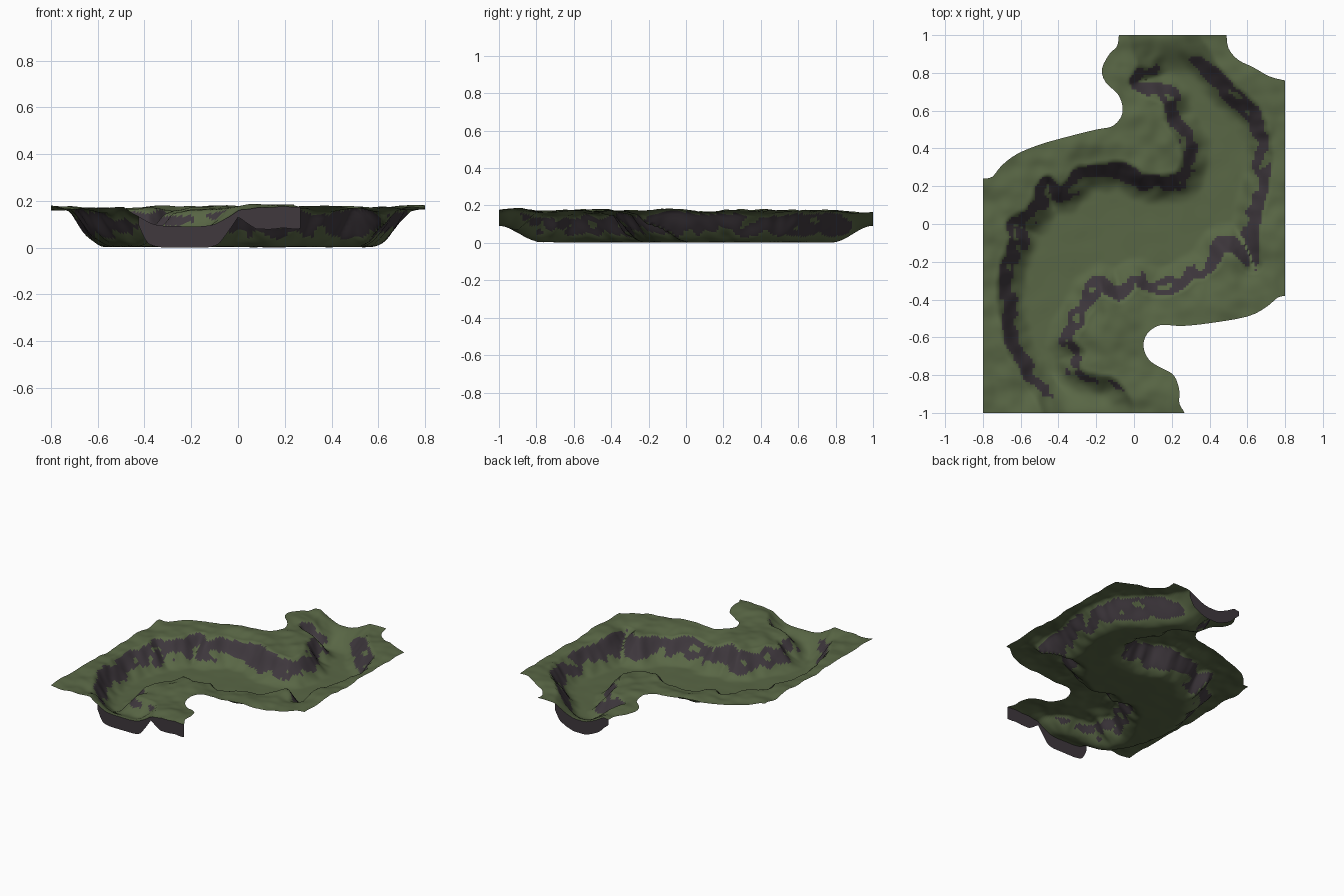
import bpy, bmesh
from mathutils import Vector, noise

if "Cube" in bpy.data.objects:
    bpy.data.objects.remove(bpy.data.objects["Cube"])


def spline(pts, n):
    """Catmull-Rom curve through open points."""
    p = [Vector(q) for q in pts]
    p = [p[0]] + p + [p[-1]]
    out = []
    for i in range(1, len(p) - 2):
        a, b, c, d = p[i - 1:i + 3]
        for k in range(n):
            t = k / n
            out.append(0.5 * (2 * b + (c - a) * t + (2 * a - 5 * b + 4 * c - d) * t * t
                              + (3 * b - a - 3 * c + d) * t ** 3))
    return out + [p[-1]]


def inside(x, y, poly):
    r = False
    a = poly[-1]
    for b in poly:
        if (a.y > y) != (b.y > y) and x < (b.x - a.x) * (y - a.y) / (b.y - a.y) + a.x:
            r = not r
        a = b
    return r


def nearest(x, y, segs):
    """Distance and closest point on a list of segments."""
    best, bx, by = 1e9, x, y
    for ax, ay, dx, dy, l2 in segs:
        t = ((x - ax) * dx + (y - ay) * dy) / l2
        t = 0 if t < 0 else 1 if t > 1 else t
        px, py = ax + t * dx, ay + t * dy
        d = (px - x) ** 2 + (py - y) ** 2
        if d < best:
            best, bx, by = d, px, py
    return best ** 0.5, bx, by


def segments(pts):
    return [(a.x, a.y, b.x - a.x, b.y - a.y, max((b - a).length_squared, 1e-9))
            for a, b in zip(pts, pts[1:])]


def smooth(t):
    t = min(max(t, 0), 1)
    return t * t * (3 - 2 * t)


def material(name, col):
    m = bpy.data.materials.new(name)
    m.diffuse_color = (*col, 1)
    m.use_nodes = True
    m.node_tree.nodes["Principled BSDF"].inputs["Base Color"].default_value = m.diffuse_color
    return m


# outline of the terrain: three winding borders joined by straight edges
north_west = [(-.8, .24), (-.75, .25), (-.70, .31), (-.62, .37), (-.5, .42), (-.36, .46),
              (-.2, .50), (-.11, .52), (-.06, .59), (-.08, .68), (-.15, .75), (-.17, .82),
              (-.13, .9), (-.09, .94), (-.08, 1)]
north_east = [(.49, 1), (.50, .93), (.55, .87), (.63, .83), (.72, .78), (.8, .76)]
south_east = [(.8, -.38), (.76, -.39), (.70, -.44), (.6, -.49), (.4, -.525), (.25, -.54),
              (.14, -.535), (.07, -.58), (.05, -.65), (.08, -.72), (.14, -.76), (.21, -.80),
              (.24, -.88), (.24, -.95), (.27, -1)]
borders = [spline(c, 3) for c in (north_west, north_east, south_east)]
outline = sum(borders, []) + [Vector((-.8, -1))]
border_segs = sum((segments(b) for b in borders), [])

# lines of the two canyon walls
left_wall = [(-.37, -1.15), (-.43, -1), (-.50, -.88), (-.58, -.75), (-.65, -.6), (-.67, -.45),
             (-.68, -.35), (-.66, -.2), (-.61, -.08), (-.63, 0), (-.54, .04), (-.5, .12),
             (-.46, .21), (-.39, .16), (-.33, .2), (-.27, .27), (-.15, .28), (-.07, .29),
             (.0, .25), (.08, .22), (.24, .23), (.29, .3), (.29, .42), (.25, .5), (.2, .56),
             (.2, .66), (.13, .70), (.02, .75), (.07, .83), (.05, .9), (.01, 1), (.0, 1.15)]
right_wall = [(-.02, -1.15), (-.04, -1), (-.08, -.90), (-.14, -.85), (-.25, -.83), (-.32, -.78),
              (-.31, -.7), (-.35, -.62), (-.30, -.5), (-.24, -.4), (-.18, -.32), (-.08, -.37),
              (0, -.29), (.1, -.34), (.2, -.33), (.3, -.27), (.4, -.22), (.46, -.11), (.55, -.12),
              (.63, -.21), (.62, -.08), (.63, .02), (.65, .12), (.68, .25), (.69, .4),
              (.66, .52), (.61, .61), (.5, .7), (.42, .8), (.35, .9), (.30, 1), (.23, 1.15)]
lw, rw = spline(left_wall, 2), spline(right_wall, 2)
canyon = lw + rw[::-1]
wall_segs = segments(lw) + segments(rw)

# flat grid cut to the outline
bm = bmesh.new()
NX, NY = 128, 160
grid = [[bm.verts.new((-.8 + 1.6 * i / NX, -1 + 2 * j / NY, 0)) for i in range(NX + 1)]
        for j in range(NY + 1)]
for j in range(NY):
    for i in range(NX):
        c = grid[j][i].co + Vector((.8 / NX, 1 / NY, 0))
        if inside(c.x, c.y, outline):
            bm.faces.new((grid[j][i], grid[j][i + 1], grid[j + 1][i + 1], grid[j + 1][i]))
bmesh.ops.delete(bm, geom=[v for v in bm.verts if not v.link_faces], context='VERTS')
for v in bm.verts:
    if v.is_boundary:
        d, x, y = nearest(v.co.x, v.co.y, border_segs)
        if d < .016:
            at_end = abs(v.co.y) > .999
            v.co.x, v.co.y = x, (v.co.y if at_end else y)

# raise plateau, canyon walls and the floor that climbs to both ends
for v in bm.verts:
    x, y = v.co.x, v.co.y
    d = nearest(x, y, wall_segs)[0]
    if not inside(x, y, canyon):
        d = -d
    d += .014 * noise.noise((x * 14, y * 14, 3))
    top = .172 + .022 * noise.noise((x * 5, y * 5, 0)) + .008 * noise.noise((x * 13, y * 13, 5))
    top += .01 * smooth((-d - .05) / .1) - .01
    floor = .003 + .003 * noise.noise((x * 9, y * 9, 8)) + .088 * smooth((abs(y) - .78) / .22)
    t = min(max((d + .05) / .17, 0), 1) ** .7
    v.co.z = max(0, floor + (top - floor) * (1 - smooth(t)))

# dark rock on the steep faces
bm.normal_update()
for f in bm.faces:
    f.smooth = True
    f.material_index = 1 if f.normal.z < .66 else 0

# hanging skirts at the two open ends
def in_skirt(v):
    lo, hi = (-.43, .28) if v.co.y < 0 else (-.081, .36)
    return abs(v.co.y) > .999 and lo <= v.co.x <= hi


ends = [e for e in bm.edges if e.is_boundary and all(in_skirt(v) for v in e.verts)]
res = bmesh.ops.extrude_edge_only(bm, edges=ends)['geom']
for v in [g for g in res if isinstance(g, bmesh.types.BMVert)]:
    x = v.co.x
    if v.co.y < 0:
        k = smooth((x + .46) / .08)
        if x > -.1:
            k *= 1 - .7 * max(0, 1 - abs(x) / .08)
    else:
        k = smooth((x + .14) / .14) * smooth((.40 - x) / .1)
    v.co.z = max(0, v.co.z - .093 * k)
for f in res:
    if isinstance(f, bmesh.types.BMFace):
        f.material_index = 1

me = bpy.data.meshes.new("canyon_terrain")
bm.to_mesh(me)
bm.free()
me.materials.append(material("grass", (.10, .135, .06)))
me.materials.append(material("rock", (.05, .04, .048)))
ob = bpy.data.objects.new("canyon_terrain", me)
bpy.context.collection.objects.link(ob)
bpy.context.view_layer.objects.active = ob
ob.select_set(True)
bpy.ops.object.shade_smooth_by_angle(angle=1.0)
